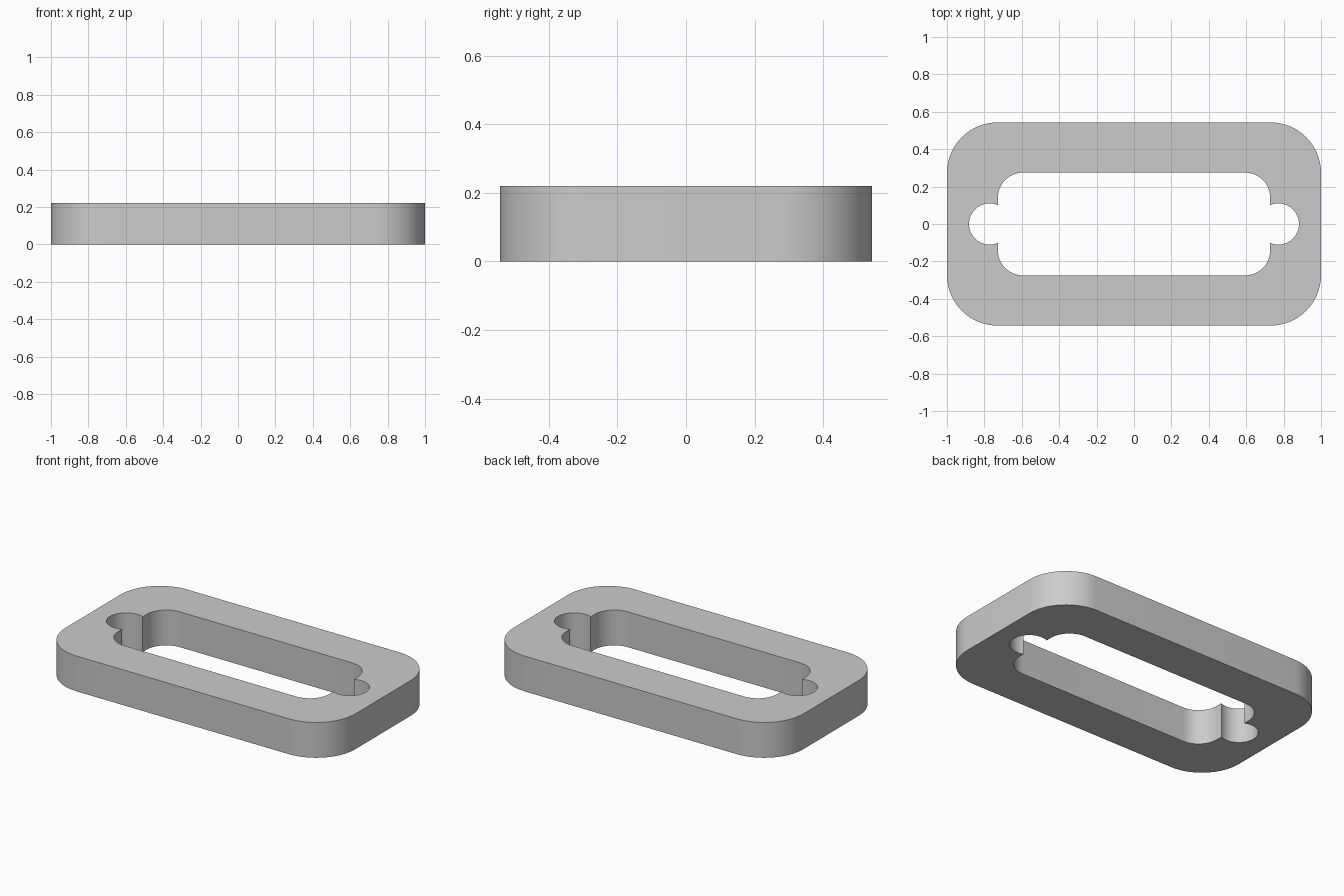
import bpy, bmesh
from math import sin, cos, pi, asin, radians

cube = bpy.data.objects.get("Cube")
if cube:
    bpy.data.objects.remove(cube, do_unlink=True)

HEIGHT = 0.22


def arc(cx, cy, r, start, end, steps):
    return [(cx + r * cos(start + (end - start) * i / steps),
             cy + r * sin(start + (end - start) * i / steps))
            for i in range(steps + 1)]


def mirror_half(half):
    """Complete a right-hand outline by turning it half a circle."""
    return half + [(-x, -y) for x, y in half]


def corners(hx, hy, r, middle=()):
    """Right half of a rounded rectangle, with an optional side detail."""
    return (arc(hx - r, r - hy, r, -pi / 2, 0, 16) + list(middle)
            + arc(hx - r, hy - r, r, 0, pi / 2, 16))


# Outer rim, and window with a round notch at each end
outer = mirror_half(corners(1.0, 0.543, 0.27))
notch_x, notch_r, window_x = 0.772, 0.11, 0.728
reach = pi / 2 + asin((notch_x - window_x) / notch_r)
notch = arc(notch_x, 0, notch_r, -reach, reach, 32)
window = mirror_half(corners(window_x, 0.275, 0.135, notch))

# Flat ring, extruded to a plate
bm = bmesh.new()
edges = []
for outline in (outer, window):
    verts = [bm.verts.new((x, y, 0)) for x, y in outline]
    edges += [bm.edges.new((verts[i - 1], verts[i])) for i in range(len(verts))]
bmesh.ops.triangle_fill(bm, use_beauty=True, edges=edges, normal=(0, 0, 1))
top = bmesh.ops.extrude_face_region(bm, geom=bm.faces[:], use_keep_orig=True)
bmesh.ops.translate(bm, vec=(0, 0, HEIGHT),
                    verts=[v for v in top["geom"] if isinstance(v, bmesh.types.BMVert)])
bmesh.ops.recalc_face_normals(bm, faces=bm.faces[:])
mesh = bpy.data.meshes.new("slotted_plate")
bm.to_mesh(mesh)
bm.free()
plate = bpy.data.objects.new("slotted_plate", mesh)
bpy.context.collection.objects.link(plate)

# Plain grey finish
grey = bpy.data.materials.new("light_grey")
grey.use_nodes = True
colour = (0.6, 0.6, 0.6, 1)
grey.diffuse_color = colour
grey.node_tree.nodes["Principled BSDF"].inputs["Base Color"].default_value = colour
mesh.materials.append(grey)

bpy.ops.object.select_all(action="DESELECT")
plate.select_set(True)
bpy.context.view_layer.objects.active = plate
bpy.ops.object.shade_smooth_by_angle(angle=radians(30))
